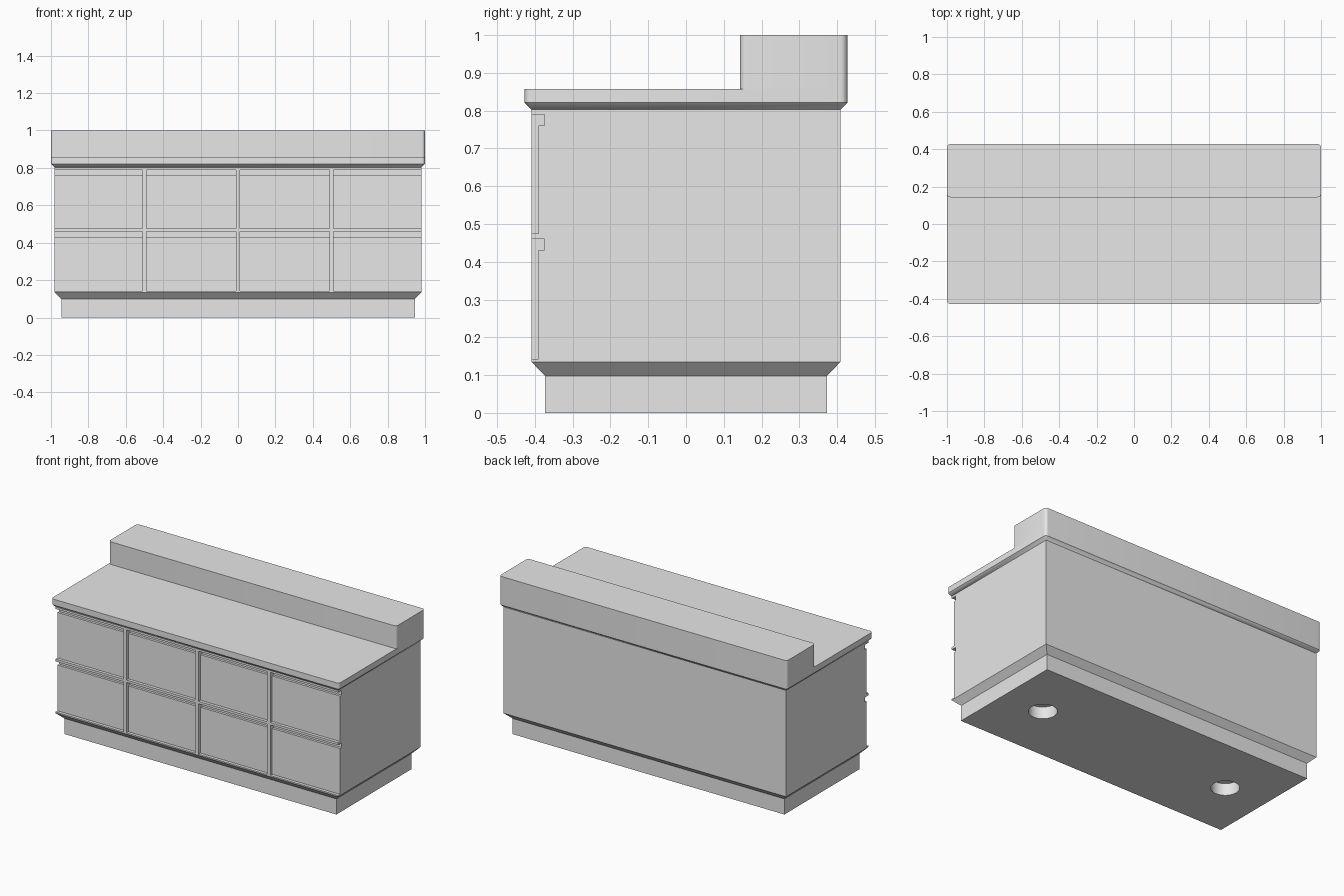
import bpy
import bmesh
from math import cos, sin, pi

cube = bpy.data.objects.get("Cube")
if cube:
    bpy.data.objects.remove(cube, do_unlink=True)

GREY = (0.8, 0.8, 0.8, 1.0)
grey = bpy.data.materials.new("plain grey")
grey.use_nodes = True
grey.diffuse_color = GREY
grey.node_tree.nodes["Principled BSDF"].inputs["Base Color"].default_value = GREY


def finish(bm, name):
    """Turn a bmesh into a linked object with the grey material."""
    bmesh.ops.remove_doubles(bm, verts=bm.verts, dist=0.0001)
    bmesh.ops.recalc_face_normals(bm, faces=bm.faces)
    mesh = bpy.data.meshes.new(name)
    bm.to_mesh(mesh)
    bm.free()
    mesh.materials.append(grey)
    obj = bpy.data.objects.new(name, mesh)
    bpy.context.collection.objects.link(obj)
    return obj


def rounded_rect(hx, hy, r, steps=6):
    """Outline of a rectangle with rounded corners; r = 0 gives sharp ones."""
    points = []
    for quarter, (sx, sy) in enumerate([(1, 1), (-1, 1), (-1, -1), (1, -1)]):
        for i in range(steps + 1 if r is not None else 1):
            a = (quarter + i / steps) * pi / 2
            rr = r or 0
            points.append((sx * (hx - rr) + rr * cos(a), sy * (hy - rr) + rr * sin(a)))
    return points


def skin(bm, rings):
    """Join successive rings of 3D points with quads and cap both ends."""
    loops = [[bm.verts.new(p) for p in ring] for ring in rings]
    n = len(loops[0])
    for low, high in zip(loops, loops[1:]):
        for i in range(n):
            j = (i + 1) % n
            bm.faces.new((low[i], low[j], high[j], high[i]))
    bm.faces.new(loops[0][::-1])
    bm.faces.new(loops[-1])


def loft(name, levels, cy=0.0):
    """Stack of rectangles given as (half x, half y, corner radius, z)."""
    bm = bmesh.new()
    skin(bm, [[(x, y + cy, z) for x, y in rounded_rect(hx, hy, r)]
              for hx, hy, r, z in levels])
    return finish(bm, name)


def smooth(obj):
    bpy.ops.object.select_all(action='DESELECT')
    obj.select_set(True)
    bpy.context.view_layer.objects.active = obj
    bpy.ops.object.shade_smooth_by_angle()


# Cabinet body with its recessed plinth
BODY_X, BODY_Y = 0.982, 0.409
body = loft("cabinet_body", [
    (0.945, 0.373, None, 0.0),
    (0.945, 0.373, None, 0.098),
    (BODY_X, BODY_Y, None, 0.135),
    (BODY_X, BODY_Y, None, 0.803),
])

# Cutter: two rows of four drawer recesses, each with a deeper finger groove
bm = bmesh.new()
PANEL, GROOVE, OUT = -0.39, -0.375, -0.5
BAR = 0.011
columns = [(-1.1, -0.5 - BAR), (-0.5 + BAR, -BAR), (BAR, 0.5 - BAR), (0.5 + BAR, 1.1)]
for bottom, top in [(0.143, 0.46), (0.475, 0.79)]:
    lip = top - 0.029
    profile = [(OUT, bottom), (PANEL, bottom), (PANEL, lip),
               (GROOVE, lip), (GROOVE, top), (OUT, top)]
    for x0, x1 in columns:
        skin(bm, [[(x, y, z) for y, z in profile] for x in (x0, x1)])

# Cutter: two round sockets in the underside
SIDES = 32
for x in (-0.663, 0.663):
    ring = [(x + 0.081 * cos(2 * pi * i / SIDES), 0.081 * sin(2 * pi * i / SIDES))
            for i in range(SIDES)]
    skin(bm, [[(px, py, z) for px, py in ring] for z in (-0.05, 0.075)])
cutter = finish(bm, "recess_cutter")
cutter.hide_render = True

cut = body.modifiers.new("recesses", 'BOOLEAN')
cut.operation = 'DIFFERENCE'
cut.solver = 'EXACT'
cut.object = cutter
bpy.context.view_layer.objects.active = body
bpy.ops.object.modifier_apply(modifier=cut.name)
bpy.data.objects.remove(cutter, do_unlink=True)
smooth(body)

# Worktop slab with a chamfered underside
R = 0.018
worktop = loft("worktop", [
    (BODY_X, BODY_Y, 0.0, 0.803),
    (1.0, 0.427, R, 0.821),
    (1.0, 0.427, R, 0.858),
])
smooth(worktop)

# Raised ledge along the back
ledge = loft("back_ledge", [(1.0, 0.142, R, 0.858), (1.0, 0.142, R, 1.0)], cy=0.285)
smooth(ledge)
